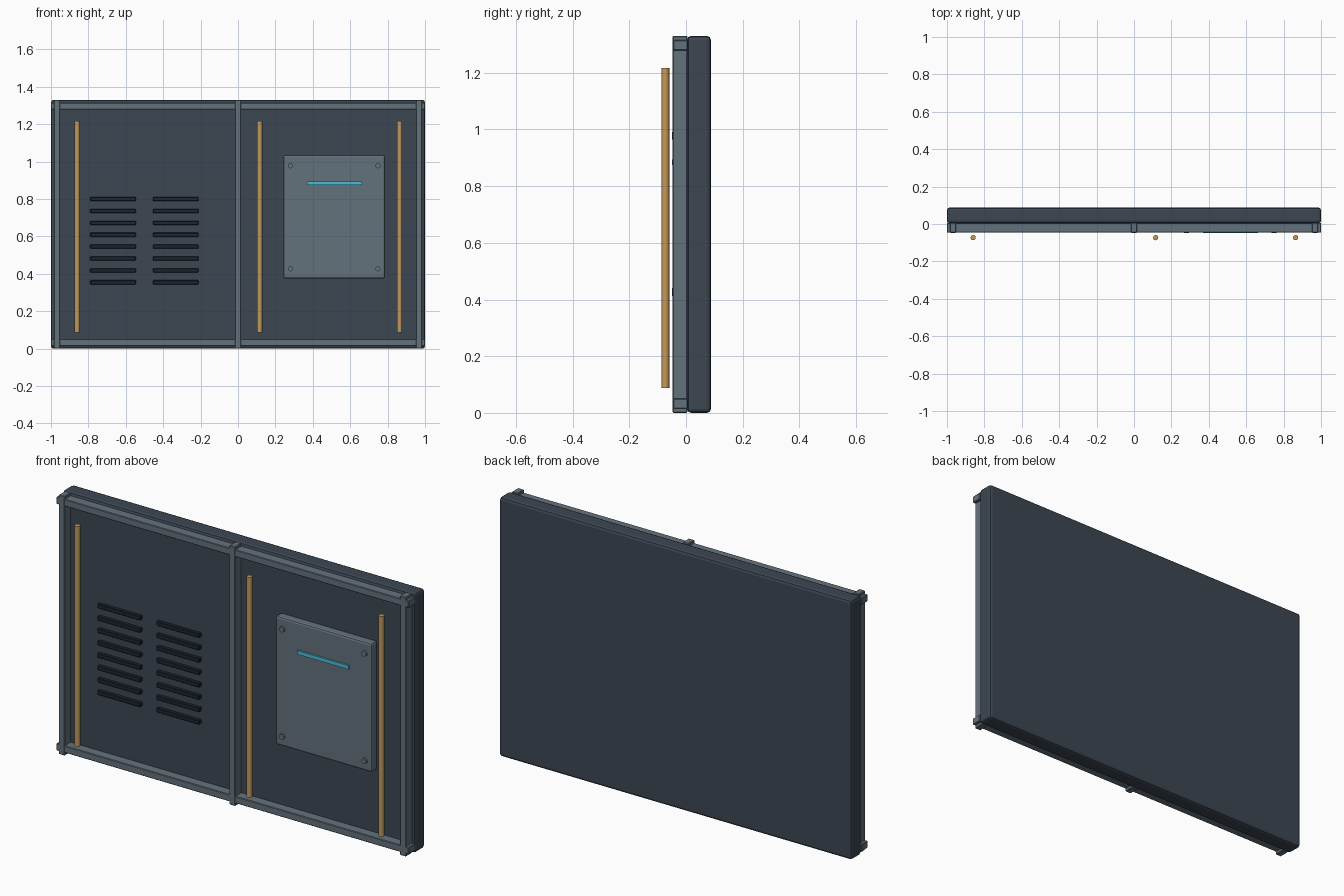
import bpy
import math

default = bpy.data.objects.get("Cube")
if default:
    bpy.data.objects.remove(default, do_unlink=True)


def material(name, rgb):
    mat = bpy.data.materials.new(name)
    mat.use_nodes = True
    color = (*rgb, 1.0)
    mat.diffuse_color = color
    mat.node_tree.nodes["Principled BSDF"].inputs["Base Color"].default_value = color
    return mat


NAVY = material("dark slate", (0.045, 0.061, 0.084))
STEEL = material("grey steel", (0.127, 0.168, 0.202))
BRASS = material("brass", (0.54, 0.32, 0.107))
BLACK = material("vent black", (0.013, 0.019, 0.030))
CYAN = material("cyan light", (0.074, 0.50, 0.66))


def finish(obj, name, mat, bevel=0, segments=1):
    obj.name = name
    obj.data.materials.append(mat)
    if bevel:
        mod = obj.modifiers.new("bevel", "BEVEL")
        mod.width = bevel
        mod.segments = segments
    return obj


def box(name, mat, xs, ys, zs, bevel=0, segments=1):
    """Box from its (min, max) extents."""
    spans = (xs, ys, zs)
    bpy.ops.mesh.primitive_cube_add(size=1, location=[sum(s) / 2 for s in spans])
    obj = bpy.context.object
    obj.scale = [s[1] - s[0] for s in spans]
    bpy.ops.object.transform_apply(location=False, rotation=False, scale=True)
    return finish(obj, name, mat, bevel, segments)


def cylinder(name, mat, radius, depth, location, sides, tilt=0):
    bpy.ops.mesh.primitive_cylinder_add(vertices=sides, radius=radius, depth=depth,
                                        location=location, rotation=(tilt, 0, 0))
    obj = finish(bpy.context.object, name, mat)
    bpy.ops.object.shade_smooth_by_angle(angle=math.radians(40))
    return obj


HEIGHT = 1.33
FACE = 0.004      # front face of the wall slab
FRAME = -0.046    # front face of the frame

# Wall slab
box("wall_slab", NAVY, (-1, 1), (FACE, 0.088), (0, HEIGHT), 0.014, 2)

# Frame: two rails and three posts crossing them
for name, z in (("bottom_rail", 0.033), ("top_rail", HEIGHT - 0.033)):
    box(name, STEEL, (-1, 1), (FRAME, FACE + 0.002), (z - 0.018, z + 0.018), 0.003)
for name, x in (("right_post", -0.968), ("centre_post", 0), ("left_post", 0.968)):
    box(name, STEEL, (x - 0.017, x + 0.017), (FRAME - 0.001, FACE + 0.001),
        (0, HEIGHT), 0.003)

# Vertical pipes
for name, x in (("right_pipe", -0.86), ("middle_pipe", 0.116), ("left_pipe", 0.864)):
    cylinder(name, BRASS, 0.014, 1.13, (x, -0.073, 0.652), 12)

# Two columns of vent slats
for column, x in (("right", -0.668), ("left", -0.333)):
    for row in range(8):
        z = 0.355 + row * 0.0635
        box(f"{column}_vent_slat_{row + 1}", BLACK, (x - 0.122, x + 0.122),
            (-0.014, FACE + 0.004), (z - 0.011, z + 0.011), 0.003)

# Access panel with indicator strip and corner bolts
box("access_panel", STEEL, (0.242, 0.786), (-0.04, FACE + 0.004), (0.375, 1.035), 0.01, 2)
box("indicator_strip", CYAN, (0.368, 0.662), (-0.049, -0.035), (0.875, 0.894))
for x in (0.281, 0.748):
    for z in (0.427, 0.978):
        cylinder("panel_bolt", STEEL, 0.014, 0.02, (x, -0.039, z), 12, math.pi / 2)
